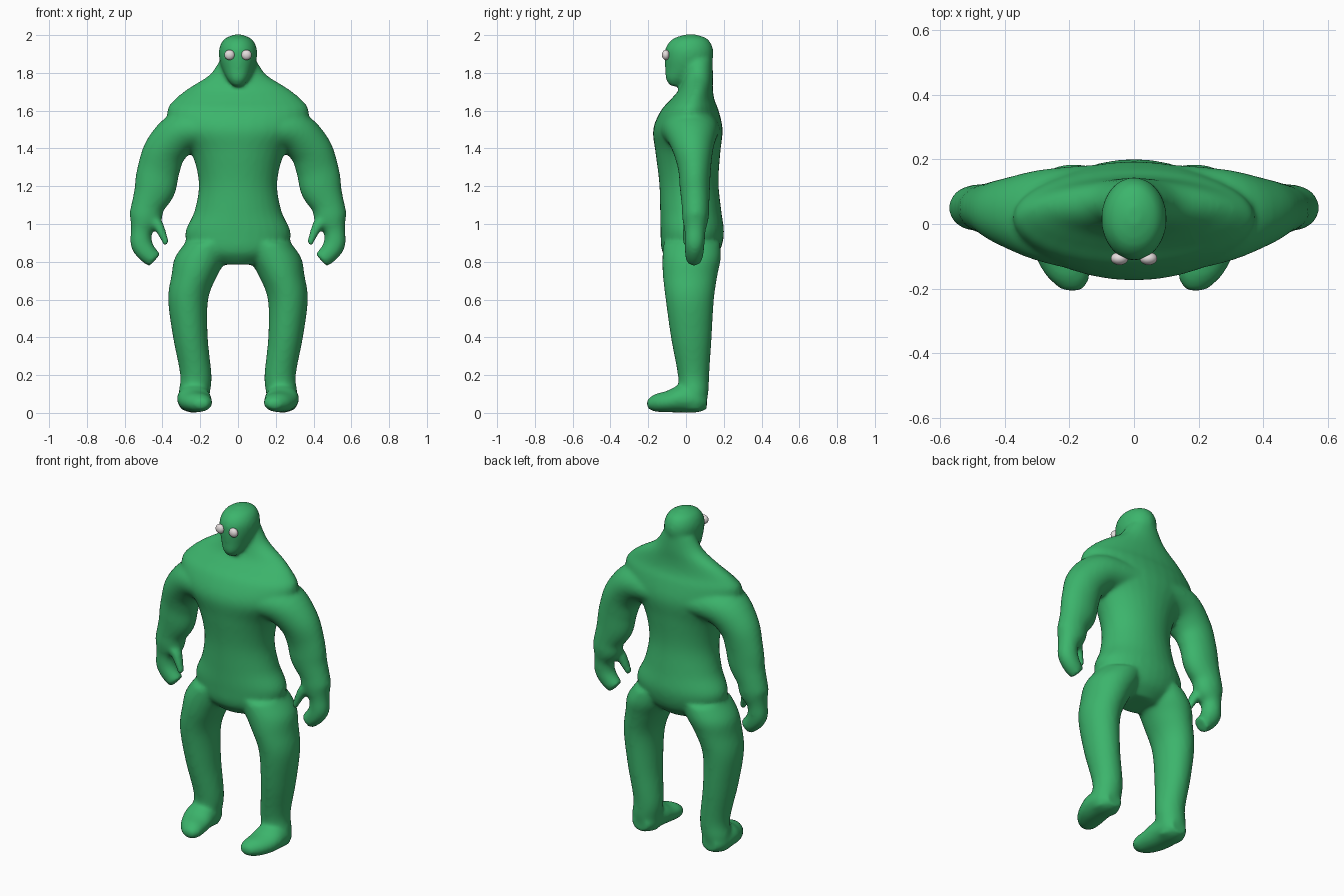
import bpy, bmesh
from math import cos, sin, pi
from mathutils import Vector

cube = bpy.data.objects.get("Cube")
if cube:
    bpy.data.objects.remove(cube)

X, Y, Z = Vector((1, 0, 0)), Vector((0, 1, 0)), Vector((0, 0, 1))
SIDES, STEPS = 32, 5


def material(name, rgb, roughness):
    mat = bpy.data.materials.new(name)
    mat.use_nodes = True
    color = (*rgb, 1)
    mat.diffuse_color = color
    shader = mat.node_tree.nodes["Principled BSDF"]
    shader.inputs["Base Color"].default_value = color
    shader.inputs["Roughness"].default_value = roughness
    return mat


def spline(stations):
    """Smooth curve through stations of (x, y, z, radius, radius)."""
    pts = [Vector(s) for s in stations]
    pts = [pts[0]] + pts + [pts[-1]]
    out = []
    for a, b, c, d in zip(pts, pts[1:], pts[2:], pts[3:]):
        for k in range(STEPS):
            t = k / STEPS
            out.append(b + 0.5 * t * ((c - a) + t * ((2 * a - 5 * b + 4 * c - d)
                                                     + t * (3 * (b - c) + d - a))))
    return out + [pts[-1]]


def loft(bm, stations, u, v=None, mirror=1):
    """Closed tube of elliptic rings; without v the rings follow the path."""
    path = spline(stations)
    centers = [Vector(p[:3]) for p in path]
    rings = []
    for i, p in enumerate(path):
        tangent = centers[min(i + 1, len(path) - 1)] - centers[max(i - 1, 0)]
        w = v or tangent.cross(u).normalized()
        ring = []
        for k in range(SIDES):
            a = 2 * pi * k / SIDES
            co = centers[i] + u * p[3] * cos(a) + w * p[4] * sin(a)
            co.x *= mirror
            ring.append(bm.verts.new(co))
        rings.append(ring)
    for r, s in zip(rings, rings[1:]):
        for k in range(SIDES):
            n = (k + 1) % SIDES
            bm.faces.new((r[k], r[n], s[n], s[k]))
    bm.faces.new(rings[0])
    bm.faces.new(rings[-1])


skin = material("green skin", (0.045, 0.46, 0.15), 0.5)
white = material("eye white", (0.78, 0.72, 0.72), 0.4)
bm = bmesh.new()

# Torso with sloping shoulders and neck
loft(bm, [(0, .02, .785, .12, .09), (0, .025, .85, .24, .15),
          (0, .033, .95, .28, .168), (0, .025, 1.07, .23, .162),
          (0, .015, 1.22, .208, .157), (0, .01, 1.38, .25, .172),
          (0, .01, 1.5, .35, .184), (0, .02, 1.6, .375, .153),
          (0, .035, 1.66, .335, .115), (0, .055, 1.72, .26, .087),
          (0, .065, 1.79, .15, .078), (0, .065, 1.87, .095, .075)], X, Y)

# Head with narrow chin
loft(bm, [(0, -.055, 1.728, .025, .025), (0, -.04, 1.765, .055, .067),
          (0, .005, 1.82, .084, .115), (0, .015, 1.88, .1, .128),
          (0, .017, 1.935, .098, .124), (0, .022, 1.98, .072, .092),
          (0, .025, 2.003, .02, .03)], X, Y)

for m in (1, -1):
    # Leg
    loft(bm, [(.15, .03, .9, .13, .15), (.195, .03, .82, .14, .155),
              (.23, .022, .73, .122, .145), (.264, .02, .6, .106, .128),
              (.252, .028, .4, .092, .108), (.223, .04, .2, .083, .083),
              (.232, .04, .1, .083, .078), (.235, .04, .015, .07, .06)], X, Y, m)
    # Foot
    loft(bm, [(.23, .11, .06, .05, .04), (.235, .06, .068, .08, .066),
              (.233, -.03, .075, .09, .073), (.222, -.1, .06, .085, .057),
              (.203, -.165, .053, .066, .046), (.19, -.207, .048, .03, .022)], X, Z, m)
    # Arm and curled hand
    loft(bm, [(.12, .015, 1.5, .17, .1), (.28, .025, 1.49, .145, .115),
              (.38, .035, 1.4, .11, .112), (.42, .045, 1.29, .087, .112),
              (.44, .047, 1.19, .08, .11), (.476, .05, 1.1, .073, .088),
              (.491, .05, 1.03, .07, .086), (.51, .048, .965, .056, .058),
              (.512, .046, .9, .053, .058), (.485, .044, .85, .05, .053),
              (.44, .042, .808, .042, .045)], Y, None, m)
    # Thumb
    loft(bm, [(.48, .03, 1.03, .04, .04), (.43, .02, 1.0, .036, .032),
              (.402, .01, .95, .03, .023), (.378, .0, .89, .022, .016)], Y, None, m)

bmesh.ops.recalc_face_normals(bm, faces=bm.faces)
mesh = bpy.data.meshes.new("body")
bm.to_mesh(mesh)
bm.free()
mesh.materials.append(skin)
body = bpy.data.objects.new("body", mesh)
bpy.context.collection.objects.link(body)

# Fuse the parts into one soft skin
remesh = body.modifiers.new("fuse", "REMESH")
remesh.mode = "VOXEL"
remesh.voxel_size = 0.011
remesh.use_smooth_shade = True
soften = body.modifiers.new("soften", "SMOOTH")
soften.factor = 0.5
soften.iterations = 10

# Eyes
for side, m in (("left", 1), ("right", -1)):
    bpy.ops.mesh.primitive_uv_sphere_add(segments=24, ring_count=16, radius=.027,
                                         location=(m * .045, -.107, 1.895))
    eye = bpy.context.object
    eye.name = side + "_eye"
    eye.scale.y = .75
    eye.data.materials.append(white)
    bpy.ops.object.shade_smooth()
